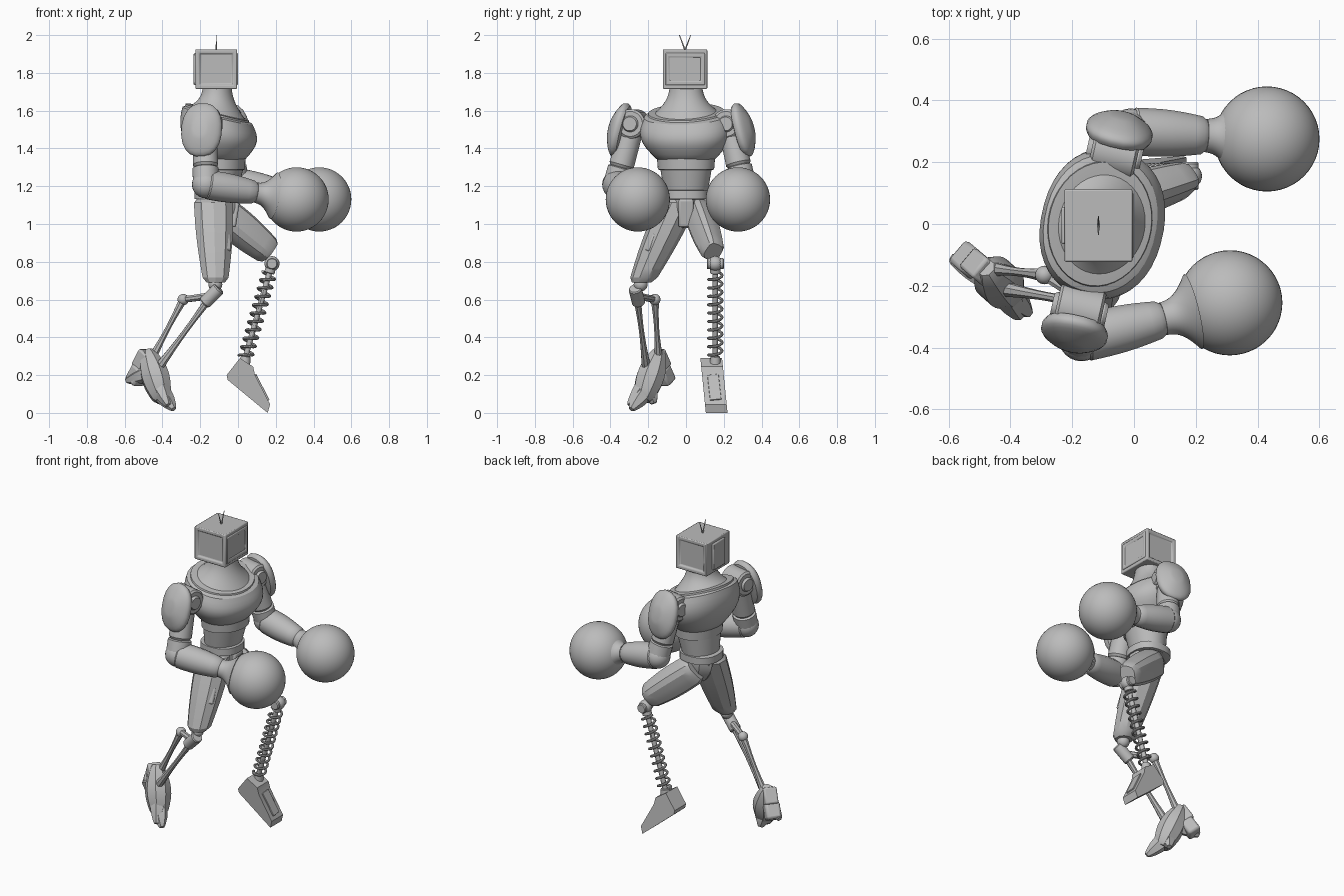
import bpy, bmesh
from math import sin, cos, pi, copysign
from mathutils import Vector, Euler, Matrix

if "Cube" in bpy.data.objects:
    bpy.data.objects.remove(bpy.data.objects["Cube"])

shade = (.5, .5, .5, 1)
grey = bpy.data.materials.new("plain_grey")
grey.use_nodes = True
grey.diffuse_color = shade
grey.node_tree.nodes["Principled BSDF"].inputs["Base Color"].default_value = shade

parts = []
X, Y, Z = Matrix.Identity(3)
TWIST = .22                                   # the upper body turns about z
FORWARD = Vector((cos(TWIST), -sin(TWIST), 0))
ACROSS = Z.cross(FORWARD)


def finish(name, bm):
    bmesh.ops.recalc_face_normals(bm, faces=bm.faces)
    mesh = bpy.data.meshes.new(name)
    bm.to_mesh(mesh)
    bm.free()
    mesh.materials.append(grey)
    part = bpy.data.objects.new(name, mesh)
    bpy.context.collection.objects.link(part)
    parts.append(part)
    return part


def bridge(bm, loops):
    for low, high in zip(loops, loops[1:]):
        for k in range(len(low)):
            bm.faces.new((low[k - 1], low[k], high[k], high[k - 1]))
    bm.faces.new(loops[0])
    bm.faces.new(loops[-1])


def skin(name, rings, sides, ref, axis=None, wide=1, power=2, flute=0):
    """Skin (point, radius, tilt) rings; wide stretches the second radius."""
    bm = bmesh.new()
    points = [ring[0] for ring in rings]
    last = len(rings) - 1
    loops = []
    for i, (point, radius, tilt) in enumerate(rings):
        along = axis or (points[min(i + 1, last)] - points[max(i - 1, 0)]).normalized()
        u = (ref - along * ref.dot(along)).normalized()
        v = along.cross(u) * wide
        loop = []
        for k in range(sides):
            angle = 2 * pi * (k + .5) / sides
            c, s = (copysign(abs(w) ** (2 / power), w) for w in (cos(angle), sin(angle)))
            reach = radius * (1 - flute * (k // 2 % 2))
            loop.append(bm.verts.new(point + (u * c + v * s - along * tilt * c) * reach))
        loops.append(loop)
    bridge(bm, loops)
    return finish(name, bm)


def limb(name, start, end, r_start, r_end, bulge=0, lip=.15, tilt=(0, 0), sides=16, ref=X, **shape):
    """Tapered, bulging tube from start to end with chamfered rims."""
    start, end = Vector(start), Vector(end)
    steps, rim = 8, .06
    stations = [rim + (1 - 2 * rim) * i / steps for i in range(steps + 1)]
    rings = []
    for f in [0, *stations, 1]:
        radius = r_start + (r_end - r_start) * f + bulge * sin(pi * f)
        if f in (0, 1):
            radius *= 1 - lip
        rings.append((start.lerp(end, f), radius, tilt[0] + (tilt[1] - tilt[0]) * f))
    return skin(name, rings, sides, ref, **shape)


def ball(name, center, radius, segments=24):
    bm = bmesh.new()
    bmesh.ops.create_uvsphere(bm, u_segments=segments, v_segments=segments // 2, radius=radius)
    bmesh.ops.translate(bm, verts=bm.verts, vec=center)
    return finish(name, bm)


def box(name, center, size, turn=(0, 0, 0), bevel=.01, recessed=()):
    bm = bmesh.new()
    bmesh.ops.create_cube(bm, size=1)
    bmesh.ops.scale(bm, verts=bm.verts, vec=size)
    for direction in recessed:
        bm.normal_update()
        face = max(bm.faces, key=lambda f: f.normal.dot(direction))
        bmesh.ops.inset_individual(bm, faces=[face], thickness=.03, depth=0)
        bmesh.ops.inset_individual(bm, faces=[face], thickness=.006, depth=-.01)
    place = Matrix.Translation(center) @ Euler(turn).to_matrix().to_4x4()
    bmesh.ops.transform(bm, verts=bm.verts, matrix=place)
    part = finish(name, bm)
    modifier = part.modifiers.new("bevel", "BEVEL")
    modifier.width, modifier.segments, modifier.limit_method = bevel, 2, "ANGLE"
    return part


def prism(name, outline, right, left, lean=0):
    bm = bmesh.new()
    bridge(bm, [[bm.verts.new((x, y + lean * z, z)) for x, z in outline] for y in (right, left)])
    return finish(name, bm)


# Head: rounded casing with recessed panels, rear housing and twin antenna
head = Vector((-.115, -.005, 1.82))
box("head_casing", head, (.22, .235, .21), bevel=.018, recessed=(Y, -Y))
box("head_screen_frame", head + X * .105, (.02, .21, .17), bevel=.006, recessed=(X,))
box("head_rear_housing", head - X * .11, (.02, .12, .17), bevel=.006)
for side, name in ((1, "left"), (-1, "right")):
    limb(name + "_antenna", head + Z * .1, head + Z * .18 + Y * side * .03, .004, .002,
         sides=6)

# Torso: flared neck, collar, chest, rib band, abdomen, belt and pelvis
spine = Vector((-.11, 0, 0))
waist = spine + X * .02
round_body = {"sides": 40, "ref": FORWARD, "axis": Z}
limb("neck", spine + Z * 1.57, spine + Z * 1.73, .165, .075, bulge=-.023, lip=0,
     tilt=(.28, 0), wide=1.15, **round_body)
limb("collar", spine + Z * 1.56, spine + Z * 1.595, .172, .165, tilt=(.28, .28),
     wide=1.22, **round_body)
limb("chest", waist + Z * 1.33, spine + Z * 1.59, .115, .175, bulge=.05, tilt=(0, .28),
     wide=1.23, power=2.2, **round_body)
limb("rib_band", waist + Z * 1.285, waist + Z * 1.36, .125, .13, lip=.08, wide=1.2, **round_body)
limb("abdomen", spine + Z * 1.13, waist + Z * 1.31, .095, .122, lip=0, wide=1.15, **round_body)
limb("belt", spine + Z * 1.13, spine + Z * 1.18, .122, .122, sides=24, axis=Z, power=2.4)
limb("pelvis", spine + Z * 1.14, waist + Z * .98, .11, .05, bulge=.02, sides=8,
     axis=Z, wide=.75)
box("crotch_guard", spine + Z * 1.06 + X * .08, (.06, .08, .15), (0, .15, 0))

# Arms: shoulder joint, pad, upper arm, forearm, cuff and round glove
ARMS = (("left", 1, (-.01, .3, 1.22), (.43, .275, 1.13)),
        ("right", -1, (-.17, -.37, 1.21), (.31, -.255, 1.13)))
for name, side, elbow, glove in ARMS:
    elbow, glove = Vector(elbow), Vector(glove)
    shoulder = Vector((-.12, -.025, 1.53)) + ACROSS * side * .26
    for label, half, radius in (("joint", .075, .078), ("hub", .09, .043)):
        limb(f"{name}_shoulder_{label}", shoulder - FORWARD * half, shoulder + FORWARD * half,
             radius, radius, sides=24, ref=Z)
    outward = (ACROSS * side + Z * .26).normalized()
    pad = shoulder + ACROSS * side * .08 - Z * .03
    limb(name + "_shoulder_pad", pad - outward * .035, pad + outward * .05, .13, .05,
         bulge=.05, sides=20, ref=Z, wide=.75, power=2.3)
    cut = shoulder.lerp(elbow, .72)
    limb(name + "_upper_arm", shoulder, cut, .062, .068)
    limb(name + "_elbow_sleeve", cut, elbow, .07, .07)
    ball(name + "_elbow", elbow, .074)
    wrist = elbow.lerp(glove, .55)
    limb(name + "_forearm", elbow, wrist, .078, .06, bulge=.008, ref=Z)
    limb(name + "_glove_cuff", wrist, wrist.lerp(glove, .45), .054, .125, bulge=-.02, lip=0,
         sides=32, ref=Z)
    ball(name + "_glove", glove, .17, segments=48)

# Right leg: armoured thigh, knee joint and twin shin struts
limb("right_thigh", (-.13, -.03, 1.14), (-.118, -.235, .69), .11, .068, bulge=.01, lip=.25,
     sides=10, axis=Z)
box("right_thigh_plate", (-.08, -.18, .9), (.07, .06, .1), (-.35, .15, .5))
ball("right_knee", (-.12, -.24, .68), .037)
hinge, pivot = Vector((-.14, -.26, .62)), Vector((-.29, -.165, .6))
barrel = Vector((.04, -.01, .04))
limb("right_knee_barrel", hinge - barrel, hinge + barrel, .035, .035, ref=Y)
limb("right_knee_link", hinge, pivot, .02, .018, sides=8, ref=Z)
ball("right_link_ball", pivot, .03)
limb("right_rear_strut", pivot, (-.46, -.145, .28), .023, .026, bulge=-.01, sides=8)
limb("right_front_strut", hinge, (-.42, -.21, .24), .023, .026, bulge=-.01, sides=8)

# Right foot: raised on its toes, splayed segments
ankle, instep = Vector((-.48, -.14, .33)), Vector((-.4, -.23, .07))
limb("right_foot", ankle, instep, .035, .05, bulge=.035, sides=8)
TOES = (("middle", .8, (-.34, -.29, .02)), ("outer", .6, (-.37, -.3, .04)),
        ("inner", .7, (-.41, -.17, .05)), ("heel", .4, (-.59, -.11, .17)))
for label, root, tip in TOES:
    limb(f"right_{label}_toe", ankle.lerp(instep, root), tip, .05, .018, bulge=.01,
         sides=6, ref=Y)
box("right_heel_block", (-.53, -.12, .2), (.08, .09, .1), (0, .6, -.7), bevel=.015)
box("right_ankle_guard", ankle - Z * .05 - X * .02, (.07, .08, .1), (0, .6, -.7))
box("right_instep_plate", (-.41, -.2, .2), (.04, .08, .13), (0, -.35, -.7))

# Left leg: fluted thigh, knee, spring shin and wedge foot
limb("left_thigh", (-.11, .06, 1.08), (.17, .145, .85), .092, .074, bulge=.012, ref=Z,
     wide=.8, flute=.1)
knee, heel = Vector((.18, .155, .79)), Vector((.035, .155, .28))
ball("left_knee", knee, .04)
limb("left_knee_pin", knee - Y * .045, knee + Y * .045, .03, .03)
down = (heel - knee).normalized()
sideways = Y.cross(down)
turns, steps = 10, 16
coil = []
for i in range(turns * steps + 1):
    angle = 2 * pi * i / steps
    center = knee.lerp(heel, .1 + .87 * i / (turns * steps))
    coil.append((center + (sideways * cos(angle) + Y * sin(angle)) * .036, .0075, 0))
skin("left_shin_spring", coil, sides=8, ref=down)
limb("left_shin_rod", knee, heel, .015, .015, sides=12)
limb("left_spring_seat", knee, knee.lerp(heel, .1), .028, .028)
limb("left_ankle", knee.lerp(heel, .96), heel - Z * .03, .026, .03)
prism("left_foot", [(.01, .29), (.08, .245), (.09, .2), (.17, .045), (.157, 0),
                    (.12, .03), (-.055, .175), (-.06, .2)], .105, .22, lean=-.1)
box("left_foot_plate", (.126, .15, .135), (.012, .06, .15), (.1, -.476, 0), bevel=.002)

# Smooth rounded parts while keeping hard edges crisp
bpy.ops.object.select_all(action="DESELECT")
for part in parts:
    part.select_set(True)
bpy.context.view_layer.objects.active = parts[0]
bpy.ops.object.shade_smooth_by_angle()
